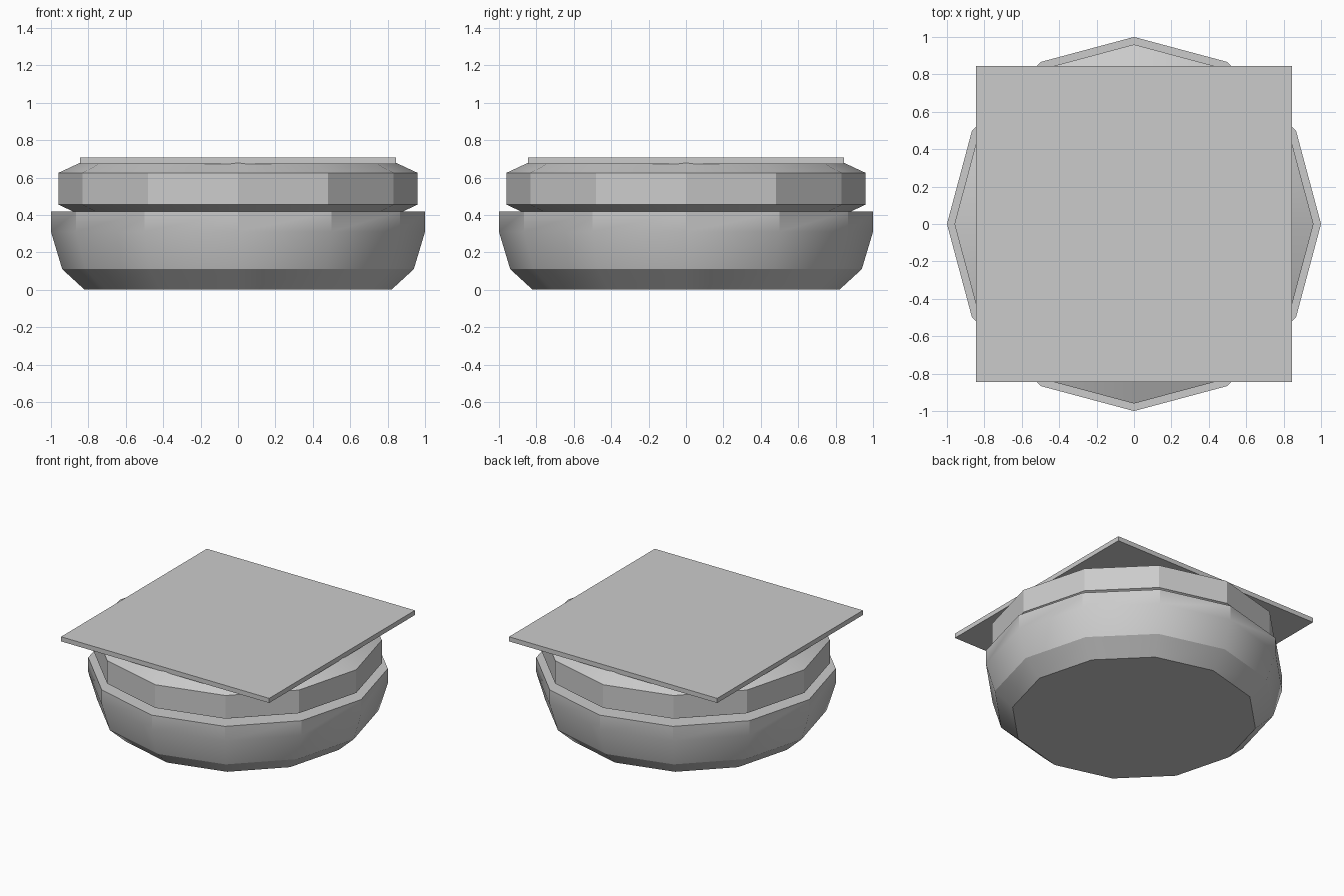
import bpy, bmesh
from math import cos, sin, tau, radians

if "Cube" in bpy.data.objects:
    bpy.data.objects.remove(bpy.data.objects["Cube"])

SIDES = 12

def lathe(name, profile):
    """Closed 12-sided solid from (radius, height) pairs."""
    bm = bmesh.new()
    rings = [[bm.verts.new((r * cos(tau * i / SIDES), r * sin(tau * i / SIDES), z))
              for i in range(SIDES)] for r, z in profile]
    for low, high in zip(rings, rings[1:]):
        for i in range(SIDES):
            j = (i + 1) % SIDES
            bm.faces.new((low[i], low[j], high[j], high[i]))
    bm.faces.new(rings[0][::-1])
    bm.faces.new(rings[-1])
    mesh = bpy.data.meshes.new(name)
    bm.to_mesh(mesh)
    bm.free()
    obj = bpy.data.objects.new(name, mesh)
    bpy.context.collection.objects.link(obj)
    return obj

def smooth(obj, degrees):
    bpy.ops.object.select_all(action='DESELECT')
    obj.select_set(True)
    bpy.context.view_layer.objects.active = obj
    bpy.ops.object.shade_smooth_by_angle(angle=radians(degrees))

# Rounded bottom bun
bun = lathe("bottom_bun", [(0.82, 0), (0.94, 0.11), (1.0, 0.31), (1.0, 0.417)])
smooth(bun, 29)

# Bevelled patty, slightly sunk into bun and cheese
patty = lathe("patty", [(0.82, 0.39), (0.96, 0.455), (0.96, 0.625), (0.82, 0.69)])
smooth(patty, 24)

# Square cheese slice
bpy.ops.mesh.primitive_cube_add(size=1, location=(0, 0, 0.69))
cheese = bpy.context.object
cheese.name = "cheese_slice"
cheese.scale = (1.69, 1.69, 0.034)
bpy.ops.object.transform_apply(location=False, rotation=False, scale=True)
